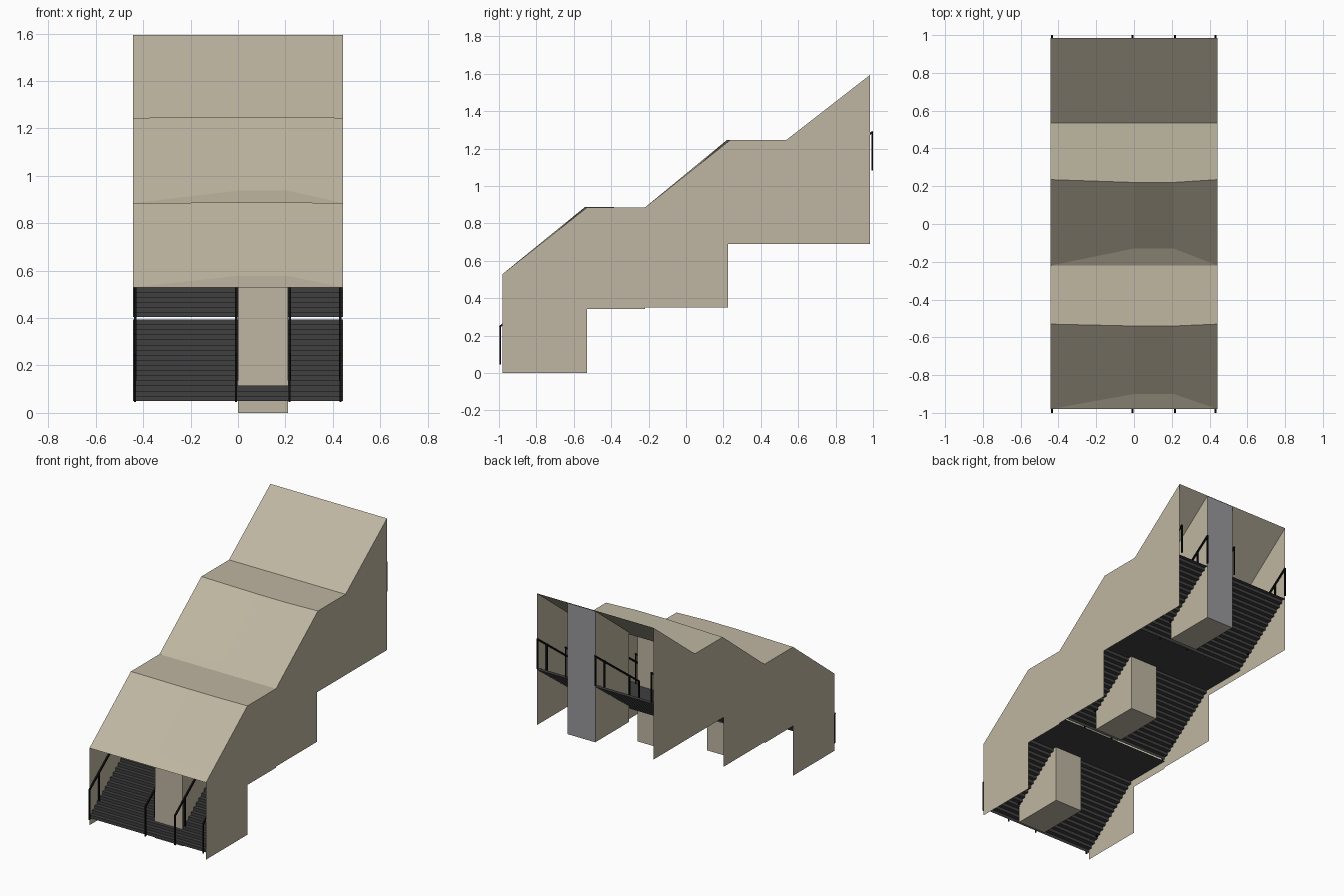
import bpy, bmesh
from mathutils import Matrix, Vector

if "Cube" in bpy.data.objects:
    bpy.data.objects.remove(bpy.data.objects["Cube"])


def material(name, r, g, b):
    m = bpy.data.materials.new(name)
    m.use_nodes = True
    m.diffuse_color = (r, g, b, 1)
    m.node_tree.nodes["Principled BSDF"].inputs["Base Color"].default_value = (r, g, b, 1)
    return m


BEIGE = material("beige_cladding", 0.52, 0.47, 0.36)
GREY = material("grey_panel", 0.32, 0.32, 0.33)
DARK = material("dark_treads", 0.05, 0.05, 0.05)
BLACK = material("black_rail", 0.005, 0.005, 0.005)

W = 0.443                     # half width
CORE = (0.0, 0.21)            # x range of the central pillars
# Each flight: start y, end y, start z, end z
FLIGHTS = [(-0.98, -0.53, 0.05, 0.395),
           (-0.22, 0.225, 0.405, 0.735),
           (0.535, 0.985, 0.735, 1.07)]
STEPS = 16


def finish(name, bm, *mats):
    mesh = bpy.data.meshes.new(name)
    bm.normal_update()
    bm.to_mesh(mesh)
    bm.free()
    for m in mats:
        mesh.materials.append(m)
    ob = bpy.data.objects.new(name, mesh)
    bpy.context.collection.objects.link(ob)
    return ob


def face(bm, points):
    return bm.faces.new([bm.verts.new(p) for p in points])


def sheet(name, profile, mat):
    """Open (y, z) profile swept across the full width."""
    bm = bmesh.new()
    rows = [[bm.verts.new((x, y, z)) for x in (-W, W)] for y, z in profile]
    for a, b in zip(rows, rows[1:]):
        bm.faces.new((a[0], a[1], b[1], b[0]))
    return finish(name, bm, mat)


def prism(name, profile, x0, x1, *mats):
    """Closed (y, z) profile extruded from x0 to x1."""
    bm = bmesh.new()
    f = face(bm, [(x0, y, z) for y, z in profile])
    new = bmesh.ops.extrude_face_region(bm, geom=[f])["geom"]
    bmesh.ops.translate(bm, vec=(x1 - x0, 0, 0),
                        verts=[v for v in new if isinstance(v, bmesh.types.BMVert)])
    bmesh.ops.recalc_face_normals(bm, faces=bm.faces)
    return finish(name, bm, *mats)


def bar(bm, a, b, t=0.010):
    a, b = Vector(a), Vector(b)
    d = b - a
    rot = d.to_track_quat('Z', 'Y').to_matrix().to_4x4()
    size = Matrix.Diagonal((t, t, d.length + t * 0.8, 1))
    bmesh.ops.create_cube(bm, size=1, matrix=Matrix.Translation((a + b) / 2) @ rot @ size)


# Side walls
ROOF_EDGE = [(-0.98, 0.53), (-0.53, 0.885), (-0.22, 0.885),
             (0.235, 1.245), (0.535, 1.245), (0.985, 1.595)]
WALL_BASE = [(0.985, 0.69), (0.225, 0.69), (0.225, 0.35), (-0.22, 0.35),
             (-0.22, 0.342), (-0.53, 0.342), (-0.53, 0), (-0.98, 0)]
for name, x in (("left_wall", W), ("right_wall", -W)):
    bm = bmesh.new()
    f = face(bm, [(x, y, z) for y, z in ROOF_EDGE + WALL_BASE])
    f.normal_update()
    if f.normal.x * x < 0:
        f.normal_flip()
    finish(name, bm, BEIGE)

# Roof: slopes are slightly creased and raised above the pillars
bm = bmesh.new()
c0, c1 = CORE
E = ROOF_EDGE
for i, (cy, cz, my, mz) in enumerate([(-0.90, 0.578, -0.54, 0.888),
                                      (-0.13, 0.938, 0.22, 1.247)]):
    low, top, end = E[2 * i], E[2 * i + 1], E[2 * i + 2]
    eL, eR, tL, tR = (-W, *low), (W, *low), (-W, *top), (W, *top)
    cL, cR, mL, mR = (c0, cy, cz), (c1, cy, cz), (c0, my, mz), (c1, my, mz)
    for pts in ((eL, eR, cR, cL), (eL, cL, mL, tL), (cL, cR, mR, mL),
                (cR, eR, tR, mR), (tL, mL, mR, tR, (W, *end), (-W, *end))):
        face(bm, pts)
face(bm, [(-W, *E[4]), (W, *E[4]), (W, *E[5]), (-W, *E[5])])
bmesh.ops.remove_doubles(bm, verts=bm.verts, dist=0.0005)
finish("roof", bm, BEIGE)

# Stair flights as folded sheets, with flat landings between
for n, (y0, y1, z0, z1) in enumerate(FLIGHTS, 1):
    run, rise = (y1 - y0) / STEPS, (z1 - z0) / STEPS
    pts = [(y0, z0)]
    for s in range(STEPS):
        pts += [(y0 + s * run, z0 + (s + 1) * rise),
                (y0 + (s + 1) * run, z0 + (s + 1) * rise)]
    sheet(f"stair_flight_{n}", pts, DARK)
for n in (0, 1):
    z = FLIGHTS[n][3]
    sheet(f"landing_{n + 1}", [(FLIGHTS[n][1], z), (FLIGHTS[n + 1][0], z)], DARK)

# Central pillars, from below the steps up to the roof
PILLARS = [(-0.90, -0.53, 0.0, 0.575, 0.883),
           (-0.13, 0.225, 0.35, 0.935, 1.243),
           (0.62, 0.985, 0.69, 1.308, 1.592)]
for n, (y0, y1, base, front, back) in enumerate(PILLARS, 1):
    ob = prism(f"pillar_{n}", [(y0, base), (y1, base), (y1, back), (y0, front)],
               *CORE, BEIGE, GREY)
    # the rear end of the top pillar is a grey panel
    for p in ob.data.polygons:
        p.material_index = int(n == 3 and p.normal.y > 0.9)

# Handrails on both sides of each half flight
for n, (y0, y1, z0, z1) in enumerate(FLIGHTS, 1):
    bm = bmesh.new()
    slope = (z1 - z0) / (y1 - y0)
    ends = (y0 - 0.014, y1 + 0.010)
    for x in (-0.434, c0 - 0.008, c1 + 0.008, 0.432):
        def at(y, h):
            return (x, y, z0 + (y - y0) * slope + h)
        bar(bm, at(ends[0], 0.21), at(ends[1], 0.21))
        for y in (y0 + 0.09, y1 - 0.09):
            bar(bm, at(y, 0.01), at(y, 0.21))
        for y in ends:
            bar(bm, at(y, 0.01), at(y, 0.21), 0.008)
    finish(f"handrails_{n}", bm, BLACK)
